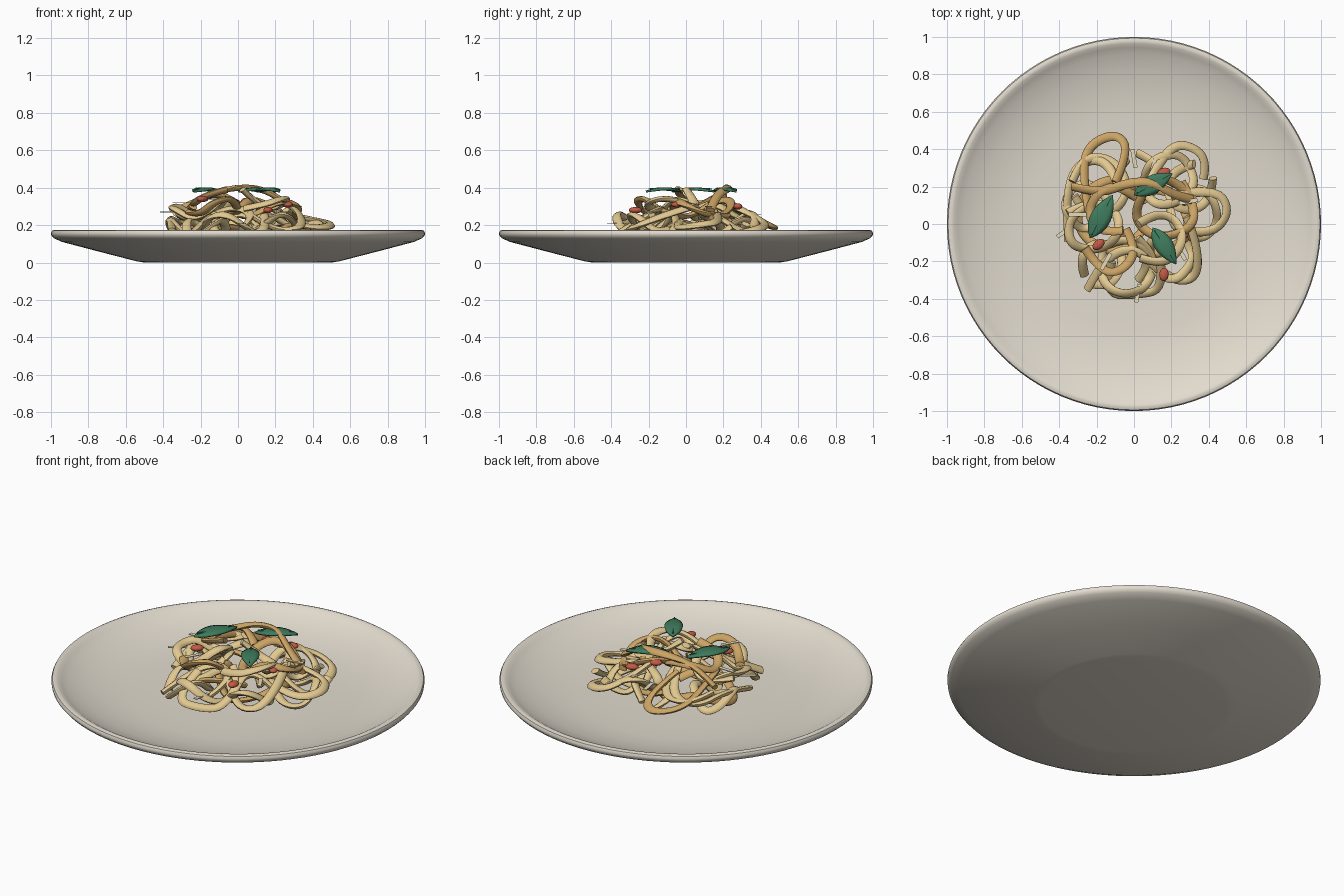
import bpy, bmesh, math, random
from mathutils import Vector

if "Cube" in bpy.data.objects:
    bpy.data.objects.remove(bpy.data.objects["Cube"])

random.seed(7)


def material(name, rgb):
    m = bpy.data.materials.new(name)
    m.diffuse_color = (*rgb, 1)
    m.use_nodes = True
    m.node_tree.nodes["Principled BSDF"].inputs["Base Color"].default_value = m.diffuse_color
    return m


CREAM = material("glazed_cream", (0.76, 0.71, 0.62))
PALE = material("pale_pasta", (0.76, 0.58, 0.28))
GOLD = material("golden_pasta", (0.60, 0.37, 0.13))
GREEN = material("leaf_green", (0.05, 0.20, 0.11))
RED = material("tomato_red", (0.55, 0.10, 0.06))
CHEESE = material("cheese", (0.80, 0.72, 0.50))


def finish(bm, name, mat, angle=40):
    bmesh.ops.recalc_face_normals(bm, faces=bm.faces)
    me = bpy.data.meshes.new(name)
    bm.to_mesh(me)
    bm.free()
    ob = bpy.data.objects.new(name, me)
    bpy.context.collection.objects.link(ob)
    me.materials.append(mat)
    bpy.ops.object.select_all(action='DESELECT')
    ob.select_set(True)
    bpy.context.view_layer.objects.active = ob
    bpy.ops.object.shade_smooth_by_angle(angle=math.radians(angle))
    return ob


# Plate: lathed profile, underside to rim to inner dish
profile = [(0, 0), (0.50, 0), (0.54, 0.006), (0.75, 0.06), (0.94, 0.11),
           (0.985, 0.13), (0.998, 0.145), (1.0, 0.158), (0.994, 0.17), (0.98, 0.175),
           (0.965, 0.172), (0.945, 0.16), (0.91, 0.142), (0.82, 0.113),
           (0.70, 0.088), (0.58, 0.077), (0.40, 0.073), (0, 0.072)]
bm = bmesh.new()
pts = [bm.verts.new((r, 0, z)) for r, z in profile]
edges = [bm.edges.new(p) for p in zip(pts, pts[1:])]
bmesh.ops.spin(bm, geom=pts + edges, cent=(0, 0, 0), axis=(0, 0, 1),
               angle=math.tau, steps=96, use_duplicate=False)
bmesh.ops.remove_doubles(bm, verts=bm.verts, dist=1e-4)
finish(bm, "plate", CREAM)

# Flattened noodle cross-section
sec = bpy.data.curves.new("noodle_section", 'CURVE')
sp = sec.splines.new('POLY')
sp.points.add(9)
for i, p in enumerate(sp.points):
    a = math.tau * i / 10
    p.co = (0.025 * math.cos(a), 0.015 * math.sin(a), 0, 1)
sp.use_cyclic_u = True
section = bpy.data.objects.new("noodle_section", sec)
section.hide_render = True
bpy.context.collection.objects.link(section)
count = 0


def noodle(points, mat, tilt=0.0):
    global count
    count += 1
    cu = bpy.data.curves.new("noodle", 'CURVE')
    cu.dimensions = '3D'
    cu.twist_mode = 'Z_UP'
    cu.bevel_mode = 'OBJECT'
    cu.bevel_object = section
    cu.use_fill_caps = True
    s = cu.splines.new('NURBS')
    s.points.add(len(points) - 1)
    for i, (p, co) in enumerate(zip(s.points, points)):
        p.co = (*co, 1)
        p.tilt = tilt + 0.6 * math.sin(i * 0.9 + count)
    s.order_u = 3
    s.use_endpoint_u = True
    s.resolution_u = 5
    cu.materials.append(mat)
    ob = bpy.data.objects.new("noodle_%02d" % count, cu)
    bpy.context.collection.objects.link(ob)
    bpy.ops.object.select_all(action='DESELECT')
    ob.select_set(True)
    bpy.context.view_layer.objects.active = ob
    bpy.ops.object.convert(target='MESH')
    bpy.ops.object.shade_smooth_by_angle(angle=math.radians(50))


# Outer noodles that give the heap its outline
outer = [
    (GOLD, [(-.24, .06, .30), (-.27, .22, .27), (-.26, .41, .21), (-.10, .49, .18), (-.02, .40, .22), (-.10, .22, .32)]),
    (PALE, [(.08, .22, .32), (.15, .36, .25), (.25, .44, .20), (.40, .36, .17), (.37, .24, .15)]),
    (PALE, [(.20, .15, .27), (.44, .20, .22), (.52, .06, .20), (.40, -.07, .18), (.22, -.02, .22)]),
    (PALE, [(.28, .04, .30), (.34, -.10, .26), (.34, -.30, .18), (.18, -.30, .17), (.06, -.18, .26)]),
    (PALE, [(-.25, -.35, .15), (-.17, -.20, .24), (-.03, -.12, .30), (.10, -.20, .26), (.02, -.30, .18)]),
    (PALE, [(-.12, -.20, .26), (-.16, -.38, .15), (.02, -.38, .14), (.16, -.35, .17), (.14, -.20, .25)]),
    (PALE, [(-.35, -.09, .17), (-.37, .14, .25), (-.30, .34, .20), (-.12, .34, .25), (-.08, .18, .33)]),
    (GOLD, [(-.33, .20, .28), (-.18, .16, .35), (-.04, .22, .40), (.10, .23, .40), (.20, .16, .36), (.31, .13, .28)]),
]
for mat, path in outer:
    noodle(path, mat)

# Coiled noodles: centre x, y, radius, start angle, sweep, height, colour
coils = [
    (.17, .08, .165, 20, 400, .29, GOLD), (-.22, -.02, .13, 90, 420, .29, PALE),
    (-.18, .20, .16, 200, 330, .27, PALE), (.18, .24, .14, 300, 380, .22, PALE),
    (.32, .06, .13, 150, 360, .17, PALE), (.20, -.17, .12, 60, 350, .21, PALE),
    (-.04, -.23, .14, 10, 420, .21, PALE), (-.17, -.22, .11, 240, 330, .18, PALE),
    (-.26, .10, .12, 330, 380, .18, PALE), (.02, .25, .11, 120, 330, .19, PALE),
    (-.10, .08, .13, 30, 260, .36, GOLD), (.12, -.08, .14, 230, 270, .34, PALE),
    (.30, .20, .12, 80, 300, .17, PALE), (-.13, -.13, .12, 180, 230, .30, GOLD),
    (.10, .02, .20, 200, 280, .16, GOLD), (-.12, .05, .21, 20, 320, .15, GOLD),
]
for cx, cy, r, a0, sweep, z, mat in coils:
    n = max(6, int(sweep / 38))
    path = []
    for i in range(n):
        a = math.radians(a0 + sweep * i / (n - 1))
        rr = r * random.uniform(0.9, 1.2)
        x, y = cx + rr * math.cos(a), cy + rr * math.sin(a)
        top = 0.39 - 0.65 * max(0, math.hypot(x, y) - 0.20)
        path.append((x, y, max(0.10, min(top, z + 0.06 * math.sin(2 * a + cx * 20)))))
    noodle(path, mat)
bpy.data.objects.remove(section)


# Basil leaves: pointed, domed blades with a creased midrib
def leaf(name, start, end, width, z):
    a, b = Vector((*start, z)), Vector((*end, z))
    side = Vector((-(b - a).y, (b - a).x, 0)).normalized()
    bm = bmesh.new()
    rows, n, across = [], 10, (-1, -.5, 0, .5, 1)
    for i in range(n + 1):
        t = i / n
        w = width * math.sin(math.pi * t ** 0.9) ** 0.85 if 0 < i < n else 0.002
        up = 0.018 * math.sin(math.pi * t)
        rows.append([bm.verts.new(a.lerp(b, t) + side * w * s + Vector(
            (0, 0, up + 0.12 * w * abs(s) - 0.12 * w * s * s * 2))) for s in across])
    for r0, r1 in zip(rows, rows[1:]):
        for j in range(4):
            bm.faces.new((r0[j], r0[j + 1], r1[j + 1], r1[j]))
    ob = finish(bm, name, GREEN, 30)
    mod = ob.modifiers.new("thickness", 'SOLIDIFY')
    mod.thickness = 0.01
    # Raised midrib
    bm = bmesh.new()
    bmesh.ops.create_cone(bm, cap_ends=True, segments=6, radius1=0.005, radius2=0.002, depth=1)
    bm.verts.ensure_lookup_table()
    for v in bm.verts:
        v.co = Vector((v.co.x, v.co.y, v.co.z * (b - a).length * 0.85))
    rib = finish(bm, name + "_midrib", GREEN)
    rib.rotation_euler = (b - a).to_track_quat('Z', 'Y').to_euler()
    rib.location = (a + b) / 2 + Vector((0, 0, 0.011))


leaf("leaf_left", (-.235, -.075), (-.115, .155), .056, .384)
leaf("leaf_back", (.0, .155), (.205, .27), .05, .384)
leaf("leaf_front", (.10, -.02), (.225, -.215), .05, .384)

# Tomato pieces
for i, (x, y, z) in enumerate([(-.19, -.11, .34), (.05, .21, .33), (.16, .275, .30),
                               (.265, -.045, .31), (.16, -.27, .28)]):
    bm = bmesh.new()
    bmesh.ops.create_uvsphere(bm, u_segments=16, v_segments=10, radius=1)
    bmesh.ops.scale(bm, vec=(.036, .025, .017), verts=bm.verts)
    ob = finish(bm, "tomato_piece_%d" % (i + 1), RED)
    ob.location = (x, y, z)
    ob.rotation_euler = (0, 0, (0.7, 0.4, 0.3, 2.0, 1.5)[i])

# Thin cheese shavings tucked into the heap
for i, (x, y, z, turn) in enumerate([(-.37, -.04, .27, 35), (.29, .12, .30, 10), (0, .35, .255, 100),
                                     (.02, -.37, .21, 80), (-.15, -.2, .34, 60), (.1, .3, .28, 75),
                                     (-.3, .05, .32, 0), (.25, -.15, .27, 120)]):
    bm = bmesh.new()
    bmesh.ops.create_cube(bm, size=1)
    bmesh.ops.scale(bm, vec=(.10, .022, .004), verts=bm.verts)
    ob = finish(bm, "cheese_shaving_%d" % (i + 1), CHEESE)
    ob.location = (x, y, z)
    ob.rotation_euler = (0, 0, math.radians(turn))
